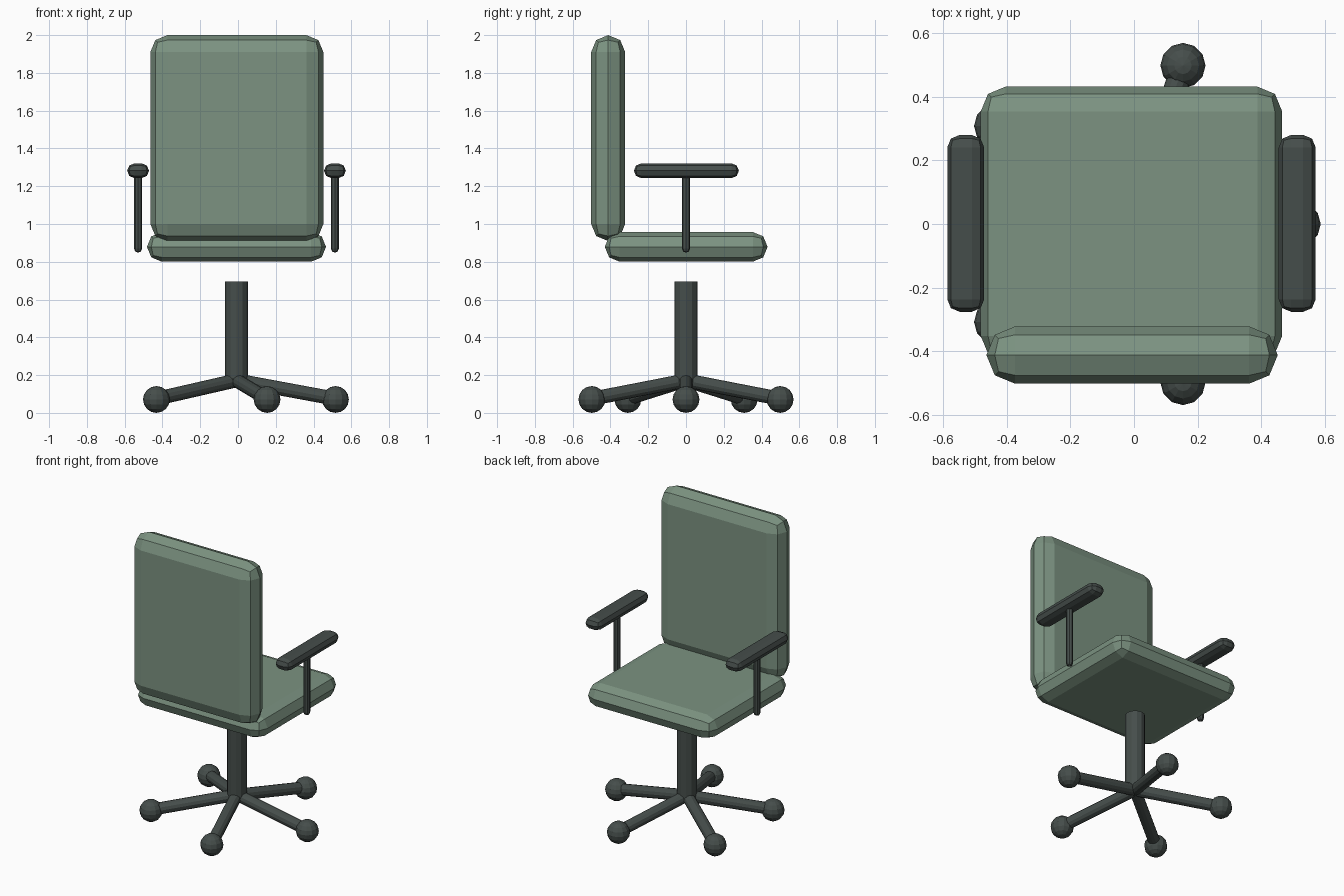
import bpy, bmesh, math
from mathutils import Vector

if "Cube" in bpy.data.objects:
    bpy.data.objects.remove(bpy.data.objects["Cube"])

CX = -0.008  # chair axis in x


def material(name, rgb):
    m = bpy.data.materials.new(name)
    m.diffuse_color = (*rgb, 1)
    m.use_nodes = True
    m.node_tree.nodes["Principled BSDF"].inputs["Base Color"].default_value = m.diffuse_color
    return m


GREEN = material("green_fabric", (0.20, 0.29, 0.22))
DARK = material("dark_plastic", (0.06, 0.075, 0.07))


def finish(bm, name, mat, location=(0, 0, 0)):
    bmesh.ops.recalc_face_normals(bm, faces=bm.faces)
    mesh = bpy.data.meshes.new(name)
    bm.to_mesh(mesh)
    bm.free()
    mesh.materials.append(mat)
    ob = bpy.data.objects.new(name, mesh)
    ob.location = location
    bpy.context.collection.objects.link(ob)
    return ob


def cushion(name, center, size, mat):
    """Box whose bevel takes up the whole half thickness, in two segments."""
    bm = bmesh.new()
    bmesh.ops.create_cube(bm, size=1)
    bmesh.ops.scale(bm, vec=size, verts=bm.verts)
    bmesh.ops.bevel(bm, geom=bm.edges[:], offset=min(size) / 2, segments=2,
                    profile=0.5, affect='EDGES', clamp_overlap=True)
    bmesh.ops.remove_doubles(bm, verts=bm.verts, dist=1e-4)
    return finish(bm, name, mat, center)


def rod(name, a, b, radius, mat, sides=12):
    a, b = Vector(a), Vector(b)
    bm = bmesh.new()
    bmesh.ops.create_cone(bm, cap_ends=True, segments=sides, radius1=radius,
                          radius2=radius, depth=(b - a).length)
    rot = (b - a).to_track_quat('Z', 'Y').to_matrix()
    bmesh.ops.rotate(bm, matrix=rot, verts=bm.verts)
    return finish(bm, name, mat, (a + b) / 2)


# Seat and backrest
cushion("seat", (CX, 0.001, 0.879), (0.948, 0.862, 0.157), GREEN)
cushion("backrest", (CX + 0.002, -0.412, 1.455), (0.916, 0.18, 1.09), GREEN)

# Armrests with posts
for side, label in ((-1, "left"), (1, "right")):
    x = CX + side * 0.521
    cushion(f"armrest_{label}", (x, 0.002, 1.282), (0.116, 0.556, 0.078), DARK)
    cushion(f"armrest_post_{label}", (x, 0, 1.063), (0.042, 0.042, 0.43), DARK)

# Central column
rod("column", (CX, 0, 0.17), (CX, 0, 0.696), 0.062, DARK)

# Five legs with casters
for i in range(5):
    a = math.radians(72 * i)
    x, y = CX + 0.524 * math.cos(a), 0.524 * math.sin(a)
    rod(f"leg_{i + 1}", (CX, 0, 0.172), (x, y, 0.075), 0.037, DARK)
    bm = bmesh.new()
    bmesh.ops.create_uvsphere(bm, u_segments=12, v_segments=8, radius=0.071)
    finish(bm, f"caster_{i + 1}", DARK, (x, y, 0.071))
